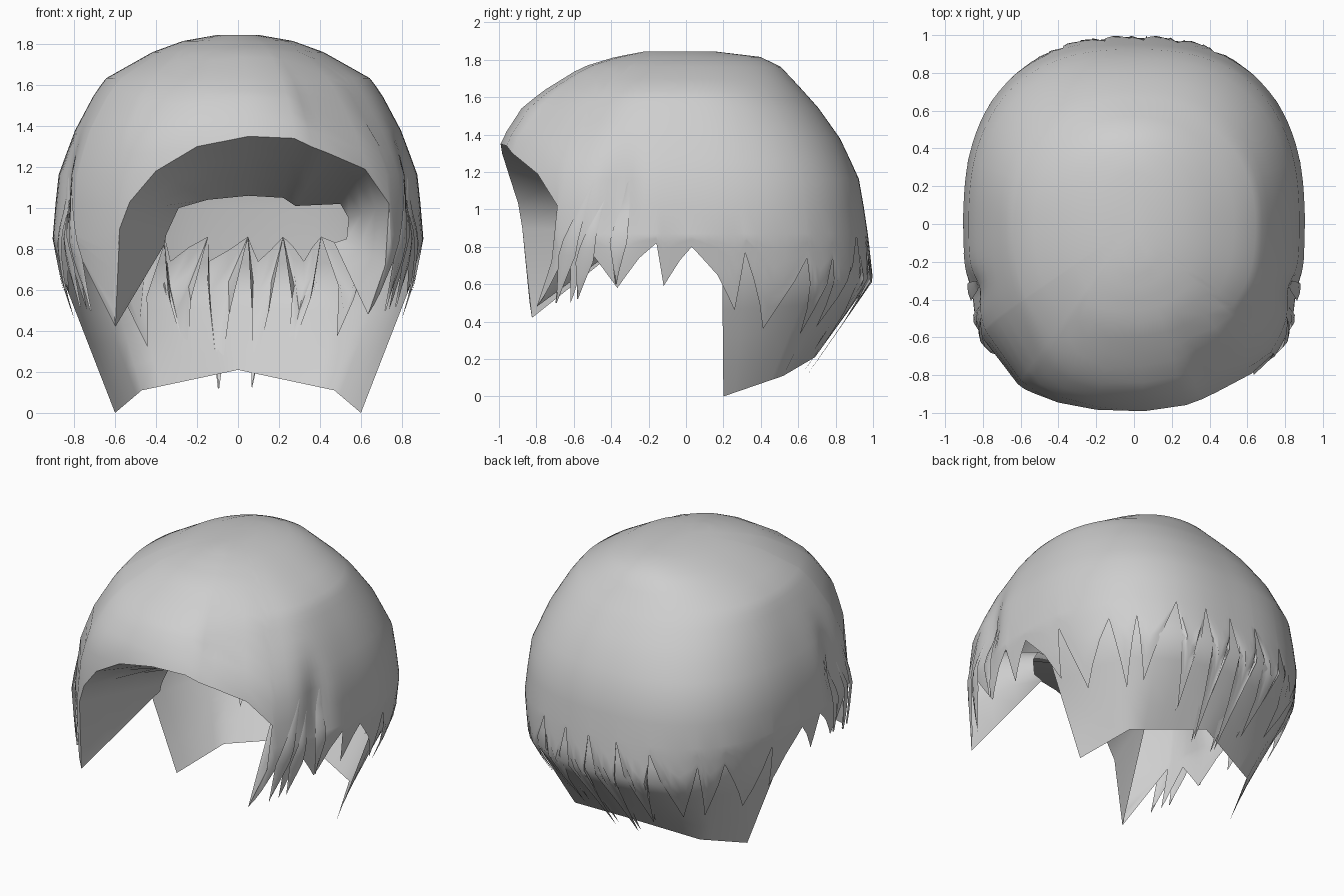
import bpy, math
from mathutils import Vector

if "Cube" in bpy.data.objects:
    bpy.data.objects.remove(bpy.data.objects["Cube"])

hair = bpy.data.materials.new("hair_grey")
hair.diffuse_color = (0.62, 0.62, 0.62, 1)
hair.use_nodes = True
hair.node_tree.nodes["Principled BSDF"].inputs["Base Color"].default_value = hair.diffuse_color

# Horizontal sections of the head: height, half width, front depth, back depth, squareness
LEVELS = [
    (1.845, .10, .22, .15, 2.0), (1.815, .27, .38, .40, 2.1), (1.76, .42, .56, .51, 2.2),
    (1.63, .65, .77, .63, 2.2), (1.54, .71, .88, .71, 2.3), (1.37, .80, .99, .83, 2.4),
    (1.15, .88, 1.01, .93, 2.5), (.85, .905, 1.03, .975, 2.5), (.62, .86, 1.05, 1.0, 2.5),
    (.46, .815, 1.08, .89, 2.5), (.10, .67, 1.08, .64, 2.3)]

# Grooves: angle, height, depth, angular width, vertical width
GROOVES = [(27, 1.5, .06, 7, .2), (46, 1.5, .045, 14, .2),
           (67, 1.05, .05, 6, .2), (-67, 1.05, .05, 6, .2)]


def level_of(z):
    """Continuous section index for a height."""
    for i in range(len(LEVELS) - 1):
        a, b = LEVELS[i][0], LEVELS[i + 1][0]
        if z >= b:
            return i + max(0, (a - z) / (a - b))
    return len(LEVELS) - 1


def surface(angle, u, scale=1.0):
    """Point on the head; angle 0 is the front, 90 is +x."""
    i = min(int(u), len(LEVELS) - 2)
    z, w, f, b, n = [p + (q - p) * (u - i) for p, q in zip(LEVELS[i], LEVELS[i + 1])]
    a = math.radians(angle)
    s, c = math.sin(a), math.cos(a)
    r = ((abs(s) / w) ** n + (abs(c) / (f if c > 0 else b)) ** n) ** (-1 / n)
    off = (angle + 180) % 360 - 180
    for ga, gz, depth, aw, zw in GROOVES:
        r -= depth * math.exp(-((off - ga) / aw) ** 2 - ((z - gz) / zw) ** 2)
    return Vector((s * r * scale, -c * r * scale, z))


def grid(name, columns, closed=False, pole=None, smooth=50):
    """Skin a list of columns, each running from top to bottom."""
    rows, count = len(columns[0]), len(columns)
    verts = [p for col in columns for p in col]
    faces = []
    for i in range(count if closed else count - 1):
        k = (i + 1) % count
        for j in range(rows - 1):
            faces.append((i * rows + j, i * rows + j + 1, k * rows + j + 1, k * rows + j))
    if pole:
        verts.append(pole)
        faces += [(len(verts) - 1, i * rows, (i + 1) % count * rows) for i in range(count)]
    mesh = bpy.data.meshes.new(name)
    mesh.from_pydata(verts, [], faces)
    mesh.materials.append(hair)
    ob = bpy.data.objects.new(name, mesh)
    bpy.context.collection.objects.link(ob)
    bpy.context.view_layer.objects.active = ob
    ob.select_set(True)
    bpy.ops.object.shade_smooth_by_angle(angle=math.radians(smooth))
    ob.select_set(False)
    return ob


def subdivide(cols, steps):
    """Insert evenly blended entries so spike edges follow the surface."""
    out = []
    for p, q in zip(cols, cols[1:]):
        out += [tuple(a + (b - a) * k / steps for a, b in zip(p, q)) for k in range(steps)]
    return out + [cols[-1]]


# Hairline: (angle at crown, angle at end, end height)
rim = [(-36, -36, .42), (-33.4, -33.4, .9), (-30, -30.5, 1.03), (-23, -23, 1.18),
       (-11.5, -11.5, 1.3), (3, 3, 1.35), (16, 16, 1.34), (21, 21, 1.30), (26, 26, 1.27),
       (38, 38, 1.19), (47, 47, 1.02), (50, 45, .72), (52, 38.5, .48)]
side = [(55, 52, .8), (58, 50, .5), (62, 58, .78), (67, 66, .58), (73, 74, .74),
        (80, 80, .82), (83, 82, .59), (87, 88, .73), (92, 92, .8), (100, 101, .65),
        (106, 108, .46), (111, 110, .77), (120, 120, .36), (130, 131, .74),
        (136, 137, .33)]
back = [(141, 141, .74), (147, 144, .37), (155, 155, .86), (161, 160.5, .25),
        (167, 166.5, .86), (173, 174, .12), (179, 177, .86), (185, 188.6, .11),
        (191, 189, .86), (198, 200, .24), (204, 202, .82), (212, 214, .32), (219, 219, .74)]
left = [(360 - p, 360 - a, z) for p, a, z in reversed(side)]

# Outer hair: an even cap down to the notches, then tapered ends
CAP, END = 14, 6
shell = []
for phi, end, z in rim + subdivide(side + back + left, 3):
    ub = level_of(z)
    uc = min(ub, level_of(.87))
    us = [uc * j / CAP for j in range(CAP + 1)]
    us += [uc + (ub - uc) * j / END for j in range(1, END + 1)]
    shell.append([surface(phi + (end - phi) * (u / ub) ** 6, u) for u in us])
grid("outer_hair", shell, closed=True, pole=Vector((0, -.05, 1.845)))

# Inner faces of the back spikes
inner = []
for phi, end, z in subdivide(back, 2):
    z0 = max(z, min(.86, .74 + .14 * max(0, (z - .25) / .6)))
    ends = [surface(end, level_of(z0 + (z - z0) * t / 4), .955) for t in range(5)]
    inner.append(ends)
grid("inner_spikes", inner)

# Turned-in lining behind the front opening
loop = [(-.36, .82), (-.35, .87), (-.29, 1.0), (-.15, 1.04), (-.05, 1.05), (.05, 1.06),
        (.22, 1.05), (.25, 1.03), (.28, 1.01), (.5, 1.02), (.54, .95), (.53, .85), (.47, .83)]
lining = []
for (_, a, z), (x, zi) in zip(rim, loop):
    p, q = surface(a, level_of(z)), Vector((x, -.32, zi))
    lining.append([p.lerp(q, t / 3) for t in range(4)])
grid("front_lining", lining)

# Nape panel under the back spikes
hem = [Vector(p) for p in ((.6, .2, 0), (.47, .52, .11), (0, .69, .21),
                           (-.47, .52, .11), (-.6, .2, 0))]
nape = []
N = 20
for i in range(N + 1):
    s = i / N * 4
    k = min(int(s), 3)
    low = hem[k].lerp(hem[k + 1], s - k)
    a = 103 + 154 * i / N
    mid = surface(a, level_of(.62), .985)
    top = [surface(a, level_of(z), .978) for z in (1.37, 1.26, 1.15, 1.0, .85, .73)]
    nape.append(top + [mid.lerp(low, t / 4) for t in range(5)])
grid("nape_panel", nape, smooth=85)


# Thin overlapping side locks, both sides
def lock(name, a_top, z_top, a_tip, z_tip, width):
    for sign, label in ((1, "right"), (-1, "left")):
        cols = []
        for e in (-1, 0, 1):
            col = []
            for j in range(9):
                t = j / 8
                half = width * min(t / .6, (1 - t) / .4)
                a = a_top + (a_tip - a_top) * t + e * half
                lift = 1.0 + (.022 if e == 0 else .012) * min(1, 2 * t)
                col.append(surface(sign * a, level_of(z_top + (z_tip - z_top) * t), lift))
            cols.append(col)
        grid(name + "_" + label, cols if sign > 0 else cols[::-1])


lock("front_lock", 59, 1.17, 46, .5, 3)
lock("cheek_lock", 62, 1.05, 53, .52, 3)
lock("temple_lock", 70, 1.2, 66, .6, 3)
